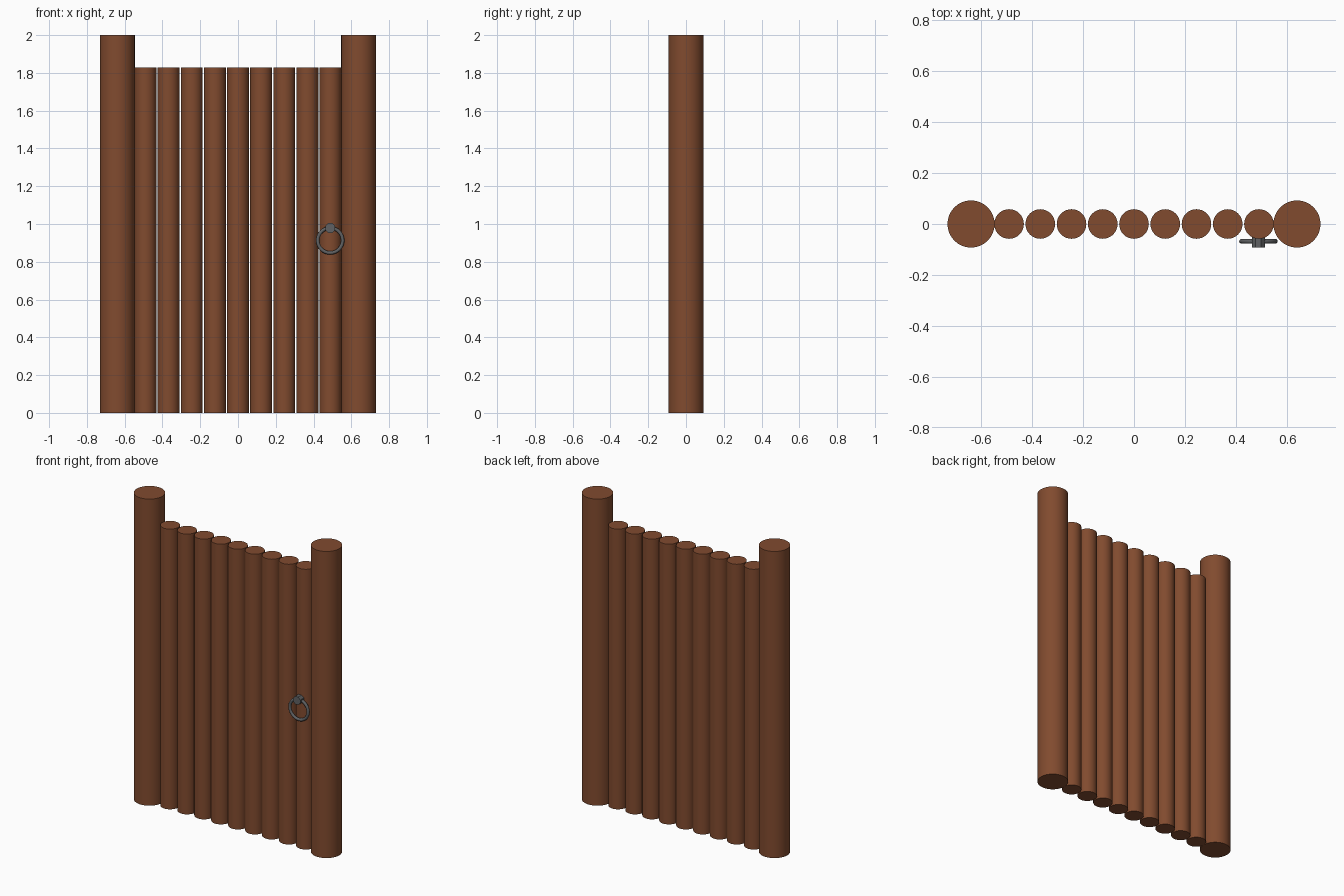
import bpy
import math

if "Cube" in bpy.data.objects:
    bpy.data.objects.remove(bpy.data.objects["Cube"])


def material(name, rgb):
    m = bpy.data.materials.new(name)
    m.diffuse_color = (*rgb, 1)
    m.use_nodes = True
    m.node_tree.nodes["Principled BSDF"].inputs["Base Color"].default_value = m.diffuse_color
    return m


wood = material("brown wood", (0.22, 0.07, 0.028))
iron = material("dark iron", (0.115, 0.12, 0.125))


def finish(name, mat, angle=35):
    ob = bpy.context.object
    ob.name = name
    ob.data.materials.append(mat)
    bpy.ops.object.shade_smooth_by_angle(angle=math.radians(angle))
    return ob


def log(name, x, radius, height, sides):
    bpy.ops.mesh.primitive_cylinder_add(
        vertices=sides, radius=radius, depth=height, location=(x, 0, height / 2))
    return finish(name, wood)


# Tall side posts
for side, label in ((-1, "left"), (1, "right")):
    log(label + "_post", side * 0.639, 0.0925, 2.0, 32)

# Row of nine thinner logs
for i in range(9):
    log(f"log_{i + 1}", (i - 4) * 0.1225, 0.058, 1.828, 32)

# Pull ring hanging on the front of the last log
HANDLE_X = 0.488
bpy.ops.mesh.primitive_torus_add(
    major_radius=0.066, minor_radius=0.0095, major_segments=32, minor_segments=10,
    location=(HANDLE_X, -0.068, 0.913), rotation=(math.pi / 2, 0, 0))
finish("handle_ring", iron, 60)

# Faceted knob holding the ring
bpy.ops.mesh.primitive_cylinder_add(
    vertices=8, radius=0.028, depth=0.05,
    location=(HANDLE_X, -0.067, 0.979), rotation=(math.pi / 2, math.pi / 8, 0))
finish("handle_knob", iron)
